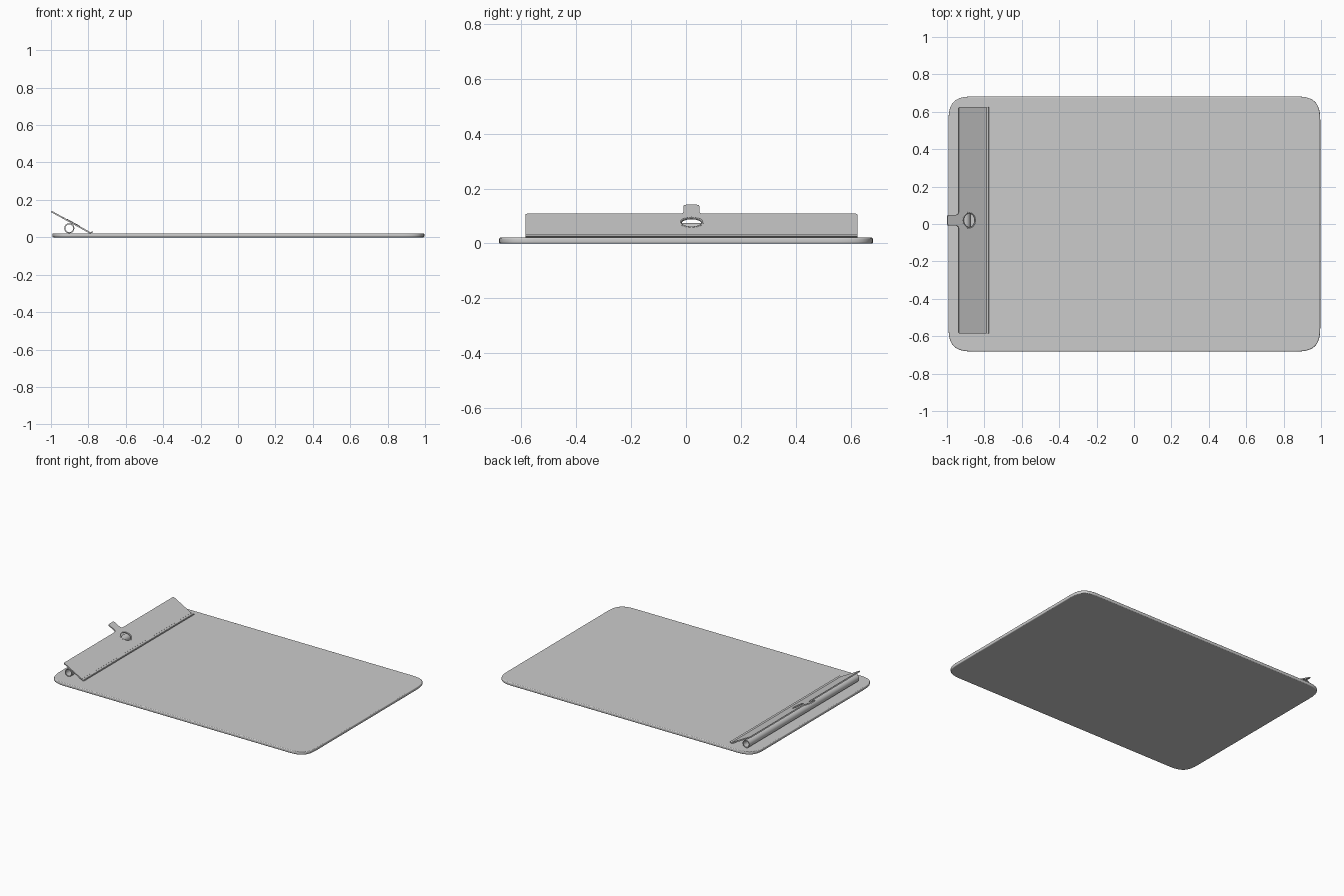
import bpy, bmesh, math
from mathutils import Matrix, Vector

if "Cube" in bpy.data.objects:
    bpy.data.objects.remove(bpy.data.objects["Cube"])

CY = 0.02                      # clip centre in y
Y0, Y1 = -0.585, 0.625         # clip ends


def flat_solid(name, outlines, half, bevel=0.0):
    """Filled 2D outlines (inner ones become holes), thickened and made a mesh."""
    cu = bpy.data.curves.new(name, 'CURVE')
    cu.dimensions, cu.fill_mode = '2D', 'BOTH'
    cu.extrude = half - bevel
    cu.bevel_depth, cu.bevel_resolution, cu.offset = bevel, 2, -bevel
    for pts in outlines:
        sp = cu.splines.new('POLY')
        sp.points.add(len(pts) - 1)
        for p, (x, y) in zip(sp.points, pts):
            p.co = (x, y, 0, 1)
        sp.use_cyclic_u = True
    ob = bpy.data.objects.new(name, cu)
    bpy.context.collection.objects.link(ob)
    return finish(ob, True)


def finish(ob, convert=False):
    bpy.ops.object.select_all(action='DESELECT')
    bpy.context.view_layer.objects.active = ob
    ob.select_set(True)
    if convert:
        bpy.ops.object.convert(target='MESH')
    ob = bpy.context.view_layer.objects.active
    bpy.ops.object.shade_smooth_by_angle(angle=math.radians(35))
    return ob


def bezier(p0, p1, p2, p3, n=12):
    return [tuple(p0[i]*(1-t)**3 + 3*p1[i]*t*(1-t)**2 + 3*p2[i]*t*t*(1-t) + p3[i]*t**3
                  for i in (0, 1)) for t in (k / n for k in range(n + 1))]


def prism(name, loops):
    """Join closed xz loops along y; two loops make a tube, one a solid bar."""
    bm = bmesh.new()
    rings = [[[bm.verts.new((x, y, z)) for x, z in lp] for y in (Y0, Y1)] for lp in loops]
    n = len(loops[0])
    for a, b in rings:
        for i in range(n):
            j = (i + 1) % n
            bm.faces.new((a[i], a[j], b[j], b[i]))
    for e in (0, 1):
        if len(rings) == 1:
            bm.faces.new(rings[0][e])
        else:
            o, q = rings[0][e], rings[1][e]
            for i in range(n):
                j = (i + 1) % n
                bm.faces.new((o[i], o[j], q[j], q[i]))
    bmesh.ops.recalc_face_normals(bm, faces=bm.faces)
    me = bpy.data.meshes.new(name)
    bm.to_mesh(me)
    bm.free()
    ob = bpy.data.objects.new(name, me)
    bpy.context.collection.objects.link(ob)
    return finish(ob)


# Board with soft squarish corners
W, H, A, K = 0.994, 0.682, 0.13, 0.75
q = bezier((W, H - A), (W, H - A + A*K), (W - A + A*K, H), (W - A, H))
half = q + [(-x, y) for x, y in reversed(q)]
outline = half + [(-x, -y) for x, y in half]
board = flat_solid("board", [outline], 0.0105, 0.005)
board.location = (0.002, 0, 0.0105)

# Sloping clip plate with finger tab and hanging hole
L, TIP, hw = 0.158, 0.226, (Y1 - Y0) / 2
tab = bezier((L, 0.05), (L, 0.034), (L + 0.004, 0.029), (L + 0.02, 0.029), 6)
tab += bezier((TIP - 0.015, 0.029), (TIP - 0.004, 0.029), (TIP, 0.026), (TIP, 0.015), 6)
side = [(0, hw), (L - 0.005, hw), (L, hw - 0.005)] + tab
plate_outline = side + [(u, -v) for u, v in reversed(side)]
HU = 0.094
ell = [(HU + 0.036 * math.cos(a), 0.04 * math.sin(a))
       for a in (2 * math.pi * i / 32 for i in range(32))]
plate = flat_solid("clip_plate", [plate_outline, ell], 0.004)
th = math.atan(0.55)
c, s = math.cos(th), math.sin(th)
frame = Matrix(((-c, 0, s, -0.80), (0, -1, 0, CY), (s, 0, c, 0.029), (0, 0, 0, 1)))
plate.matrix_world = frame

# Rolled rim of the hole
bpy.ops.mesh.primitive_torus_add(major_segments=32, minor_segments=8,
                                 major_radius=0.039, minor_radius=0.005)
rim = bpy.context.object
rim.name = "hole_rim"
rim.matrix_world = frame @ Matrix.Translation((HU, 0, 0.001)) @ Matrix.Diagonal((0.94, 1.04, 1, 1))
finish(rim)

# Bent gripping lip along the lower edge
prism("clip_lip", [[(-0.802, 0.026), (-0.792, 0.021), (-0.786, 0.021), (-0.775, 0.027),
                    (-0.778, 0.032), (-0.788, 0.027), (-0.798, 0.032)]])

# Hollow hinge tube under the plate
ring = lambda r: [(-0.902 + r * math.cos(2*math.pi*i/24), 0.048 + r * math.sin(2*math.pi*i/24))
                  for i in range(24)]
prism("hinge_tube", [ring(0.027), ring(0.021)])
